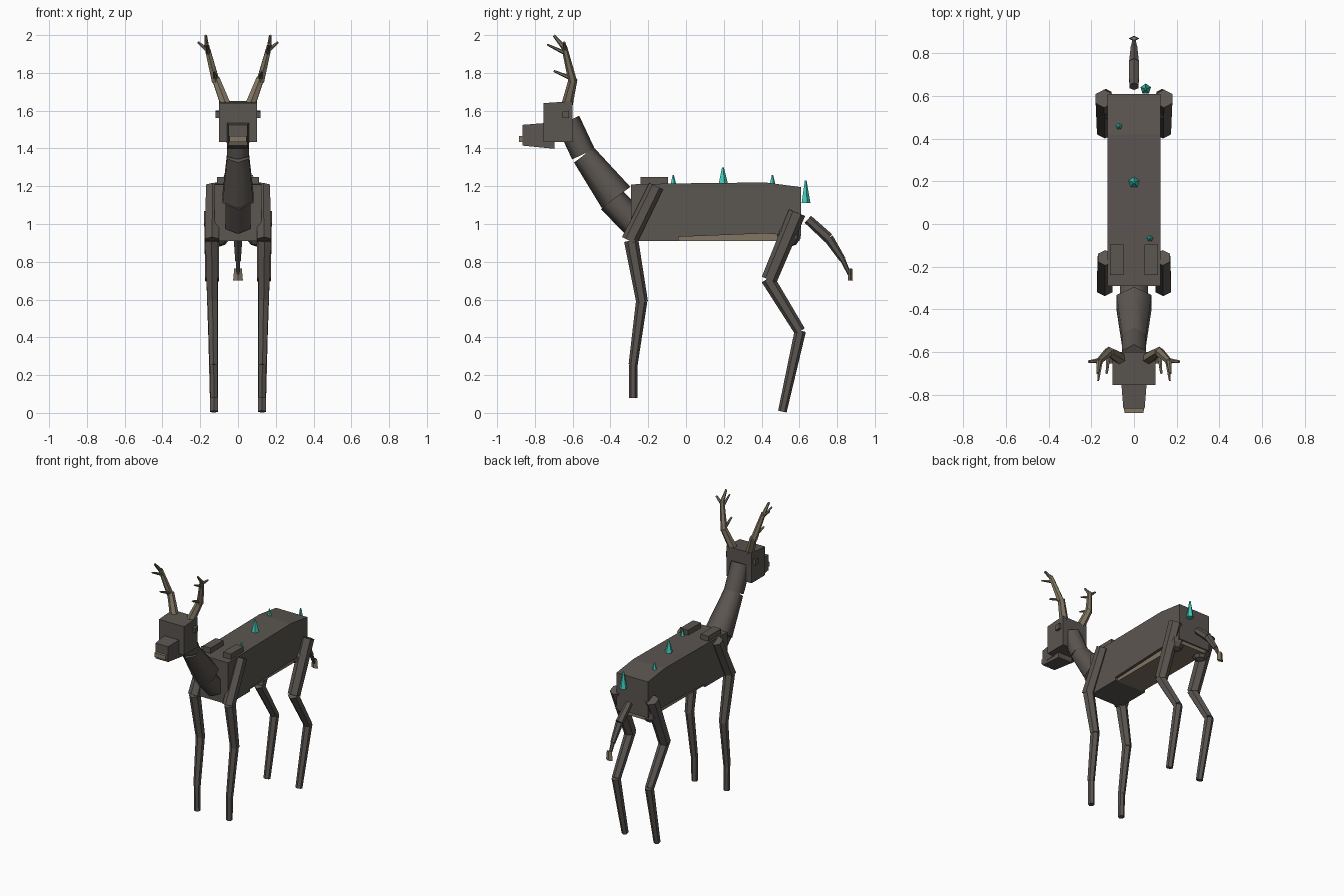
import bpy, bmesh, math
from mathutils import Vector


def material(name, rgb):
    m = bpy.data.materials.new(name)
    m.diffuse_color = (*rgb, 1)
    return m


HIDE = material("dark hide", (0.105, 0.092, 0.082))
BONE = material("tan bone", (0.22, 0.182, 0.125))
TEAL = material("teal crystal", (0.05, 0.60, 0.48))


def finish(name, bm, mat, smooth=False):
    bmesh.ops.recalc_face_normals(bm, faces=bm.faces)
    if smooth:
        for f in bm.faces:
            f.smooth = len(f.verts) == 4
    me = bpy.data.meshes.new(name)
    bm.to_mesh(me)
    bm.free()
    me.materials.append(mat)
    ob = bpy.data.objects.new(name, me)
    bpy.context.collection.objects.link(ob)
    return ob


def block(name, mat, front, back, x=0.0):
    """Box lofted between two sections, each (y, z low, z high, half width)."""
    bm = bmesh.new()
    rings = []
    for y, lo, hi, w in (front, back):
        rings.append([bm.verts.new((x + sx * w, y, z))
                      for sx, z in ((-1, lo), (1, lo), (1, hi), (-1, hi))])
    a, b = rings
    bm.faces.new(a)
    bm.faces.new(b)
    for i in range(4):
        j = (i + 1) % 4
        bm.faces.new((a[i], a[j], b[j], b[i]))
    return finish(name, bm, mat)


def limb(name, mat, p, q, r0, r1, sides=6, smooth=False, squash=1.0):
    """Tapered prism from p to q with a corner facing fore and aft."""
    p, q = Vector(p), Vector(q)
    d = (q - p).normalized()
    u = Vector((1, 0, 0))
    u = (u - d * u.dot(d)).normalized()
    v = d.cross(u)
    bm = bmesh.new()
    rings = []
    for c, r in ((p, r0), (q, r1)):
        rings.append([bm.verts.new(c + u * (r * squash * math.sin(t)) + v * (r * math.cos(t)))
                      for t in (2 * math.pi * i / sides for i in range(sides))])
    a, b = rings
    bm.faces.new(a)
    bm.faces.new(b)
    for i in range(sides):
        j = (i + 1) % sides
        bm.faces.new((a[i], a[j], b[j], b[i]))
    return finish(name, bm, mat, smooth)


# Torso in three sections with a tan belly slab
block("chest", HIDE, (-0.29, 0.91, 1.21, 0.125), (-0.04, 0.91, 1.215, 0.125))
block("barrel", HIDE, (-0.04, 0.932, 1.215, 0.125), (0.42, 0.95, 1.22, 0.125))
block("rump", HIDE, (0.42, 0.95, 1.22, 0.125), (0.61, 0.935, 1.195, 0.125))
block("belly", BONE, (-0.04, 0.91, 0.96, 0.105), (0.60, 0.91, 0.96, 0.105))

# Neck segments
limb("neck_lower", HIDE, (0, -0.27, 1.00), (0, -0.395, 1.13), 0.075, 0.075, smooth=True)
limb("neck_middle", HIDE, (0, -0.37, 1.14), (0, -0.54, 1.365), 0.094, 0.066, smooth=True)
limb("neck_upper", HIDE, (0, -0.543, 1.37), (0, -0.625, 1.545), 0.066, 0.066, smooth=True)

# Head
block("head", HIDE, (-0.755, 1.435, 1.64, 0.10), (-0.60, 1.435, 1.65, 0.10))
block("muzzle", HIDE, (-0.865, 1.43, 1.525, 0.05), (-0.74, 1.43, 1.535, 0.06))
block("jaw", HIDE, (-0.865, 1.415, 1.44, 0.05), (-0.695, 1.398, 1.44, 0.058))
block("nose", BONE, (-0.885, 1.435, 1.465, 0.045), (-0.86, 1.435, 1.465, 0.047))

# Tail and tuft
TAIL = [(0, 0.645, 1.025), (0, 0.755, 0.925), (0, 0.83, 0.81), (0, 0.865, 0.735)]
for i, (r0, r1) in enumerate(((0.025, 0.028), (0.026, 0.017), (0.014, 0.010))):
    limb(f"tail_{i + 1}", HIDE, TAIL[i], TAIL[i + 1], r0, r1)
limb("tail_tuft", BONE, (0, 0.87, 0.765), (0, 0.87, 0.70), 0.010, 0.013, 4, squash=2.0)

# Mirrored parts: (name, material, start, end, start radius, end radius)
PAIRS = [
    ("front_upper_leg", HIDE, (0.135, -0.158, 1.20), (0.137, -0.30, 0.912), 0.040, 0.043),
    ("front_middle_leg", HIDE, (0.140, -0.29, 0.912), (0.136, -0.232, 0.585), 0.038, 0.031),
    ("front_lower_leg", HIDE, (0.135, -0.235, 0.59), (0.130, -0.28, 0.255), 0.030, 0.024),
    ("front_foot", HIDE, (0.129, -0.28, 0.257), (0.127, -0.28, 0.08), 0.022, 0.022),
    ("rear_thigh", HIDE, (0.140, 0.588, 1.06), (0.137, 0.44, 0.705), 0.046, 0.042),
    ("rear_middle_leg", HIDE, (0.136, 0.432, 0.71), (0.132, 0.603, 0.432), 0.036, 0.030),
    ("rear_lower_leg", HIDE, (0.132, 0.605, 0.435), (0.127, 0.51, 0.007), 0.030, 0.023),
    ("antler_base", BONE, (0.065, -0.63, 1.63), (0.118, -0.597, 1.77), 0.030, 0.023),
    ("antler_beam", BONE, (0.118, -0.60, 1.755), (0.165, -0.645, 1.94), 0.023, 0.015),
    ("antler_top_tine", BONE, (0.165, -0.643, 1.93), (0.170, -0.70, 1.998), 0.014, 0.007),
    ("antler_front_tine", BONE, (0.155, -0.63, 1.90), (0.168, -0.735, 1.95), 0.012, 0.005),
    ("antler_outer_tine", BONE, (0.160, -0.64, 1.92), (0.212, -0.645, 1.963), 0.013, 0.006),
    ("antler_low_tine", BONE, (0.118, -0.605, 1.77), (0.128, -0.70, 1.81), 0.012, 0.006),
]
for side, s in (("right", 1), ("left", -1)):
    for name, mat, p, q, r0, r1 in PAIRS:
        limb(f"{name}_{side}", mat, (s * p[0], *p[1:]), (s * q[0], *q[1:]), r0, r1)
    # Shoulder ridge and ear
    block(f"shoulder_ridge_{side}", HIDE, (-0.24, 1.18, 1.25, 0.031),
          (-0.095, 1.18, 1.25, 0.031), s * 0.081)
    block(f"ear_{side}", HIDE, (-0.655, 1.56, 1.595, 0.018),
          (-0.62, 1.56, 1.60, 0.018), s * 0.10)
    # Hip joint
    bm = bmesh.new()
    bmesh.ops.create_uvsphere(bm, u_segments=8, v_segments=5, radius=0.064)
    bmesh.ops.translate(bm, verts=bm.verts, vec=(s * 0.105, 0.545, 0.942))
    finish(f"hip_joint_{side}", bm, HIDE)

# Crystals: (x, y, base height, tip height, radius)
CRYSTALS = [
    (0.075, -0.068, 1.20, 1.26, 0.019), (0, 0.195, 1.21, 1.30, 0.028),
    (-0.07, 0.457, 1.20, 1.26, 0.019), (0.055, 0.633, 1.11, 1.23, 0.026),
    (0, -0.392, 1.24, 1.288, 0.012),
]
for i, (x, y, lo, hi, r) in enumerate(CRYSTALS):
    limb(f"crystal_{i + 1}", TEAL, (x, y, lo), (x, y, hi), r, r * 0.2, 5)
